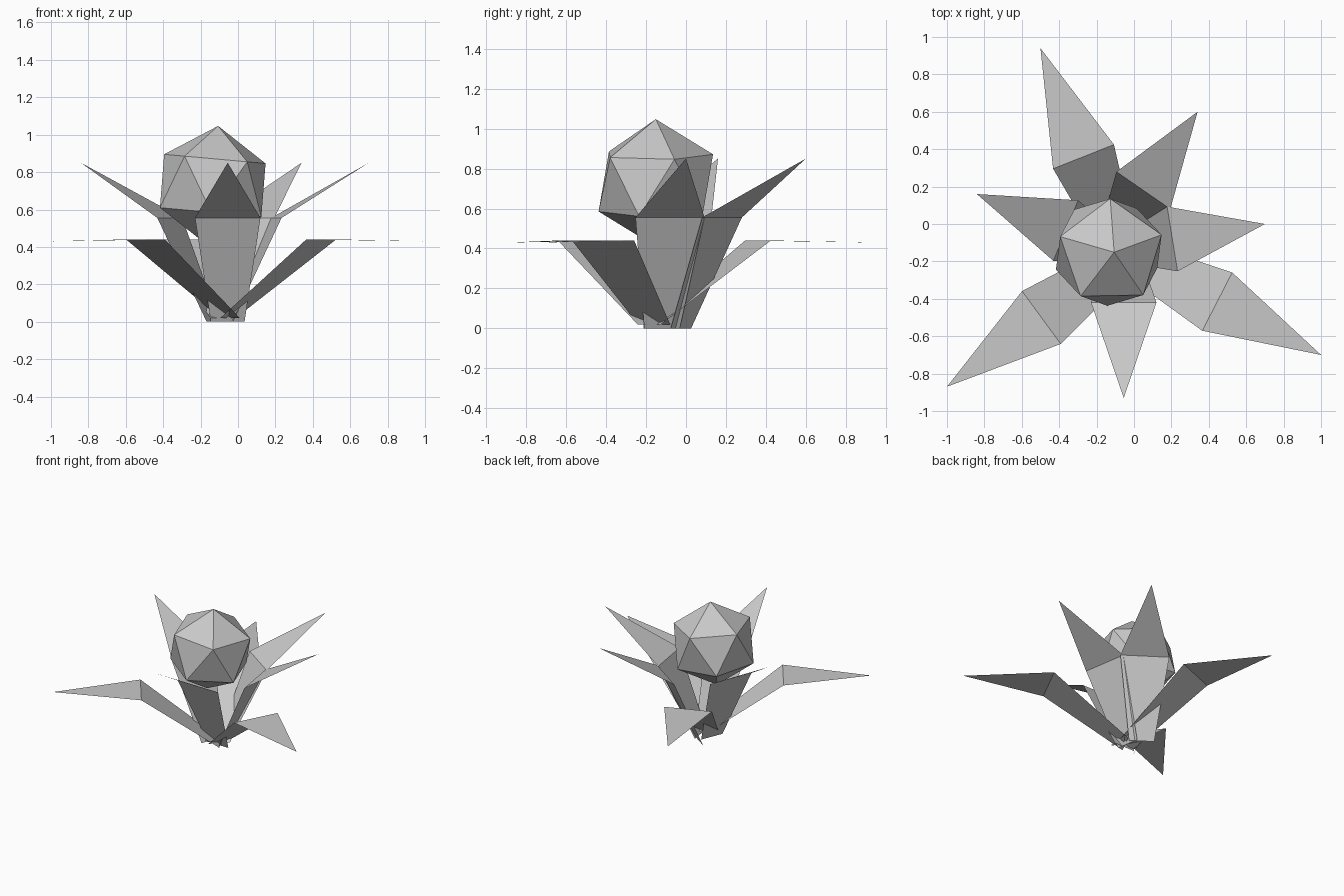
import bpy
import bmesh
from math import radians
from mathutils import Matrix, Vector

cube = bpy.data.objects.get("Cube")
if cube:
    bpy.data.objects.remove(cube, do_unlink=True)

grey = bpy.data.materials.new("plain grey")
grey.use_nodes = True
colour = (0.58, 0.58, 0.58, 1)
grey.diffuse_color = colour
grey.node_tree.nodes["Principled BSDF"].inputs["Base Color"].default_value = colour


def add_object(name, bm):
    mesh = bpy.data.meshes.new(name)
    bm.to_mesh(mesh)
    bm.free()
    mesh.materials.append(grey)
    obj = bpy.data.objects.new(name, mesh)
    bpy.context.collection.objects.link(obj)
    return obj


def add_leaf(name, bend, tip, run, base_z, bend_z, tip_z):
    """Thin leaf: a tapered blade rising to the bend, then a pointed end."""
    bend, tip = Vector((*bend, bend_z)), Vector((*tip, tip_z))
    out = tip - bend
    out.z = 0
    out.normalize()
    side = Vector((-out.y, out.x, 0))
    base = bend - out * run
    base.z = base_z
    bm = bmesh.new()
    points = [base - side * 0.09, base + side * 0.09,
              bend + side * 0.175, bend - side * 0.175, tip]
    a, b, c, d, e = [bm.verts.new(p) for p in points]
    bm.faces.new((d, c, b, a))
    bm.faces.new((c, d, e))
    bmesh.ops.recalc_face_normals(bm, faces=bm.faces)
    # Upper sides face up
    if bm.faces[:][1].normal.z < 0:
        bmesh.ops.reverse_faces(bm, faces=bm.faces)
    return add_object(name, bm)


# Upright inner leaves
inner = {
    "front": ((-0.055, -0.42), (-0.055, -0.93)),
    "left": ((0.205, -0.08), (0.70, 0.0)),
    "back": ((0.05, 0.18), (0.34, 0.60)),
    "right": ((-0.365, -0.035), (-0.84, 0.16)),
}
for place, (bend, tip) in inner.items():
    add_leaf(f"inner_leaf_{place}", bend, tip, 0.25, 0, 0.555, 0.85)

# Spreading outer leaves with level ends
outer = {
    "front_left": ((0.445, -0.415), (1.0, -0.70)),
    "front_right": ((-0.495, -0.50), (-1.0, -0.87)),
    "back": ((-0.27, 0.36), (-0.50, 0.94)),
}
for place, (bend, tip) in outer.items():
    add_leaf(f"outer_leaf_{place}", bend, tip, 0.56, 0.02, 0.44, 0.43)

# Faceted flower head, tipped slightly sideways
bm = bmesh.new()
turn = Matrix.Rotation(0.09, 4, "Y") @ Matrix.Rotation(radians(91), 4, "Z")
bmesh.ops.create_icosphere(bm, subdivisions=1, radius=0.32,
                           matrix=Matrix.Translation((-0.135, -0.151, 0.728)) @ turn)
add_object("flower_head", bm)
